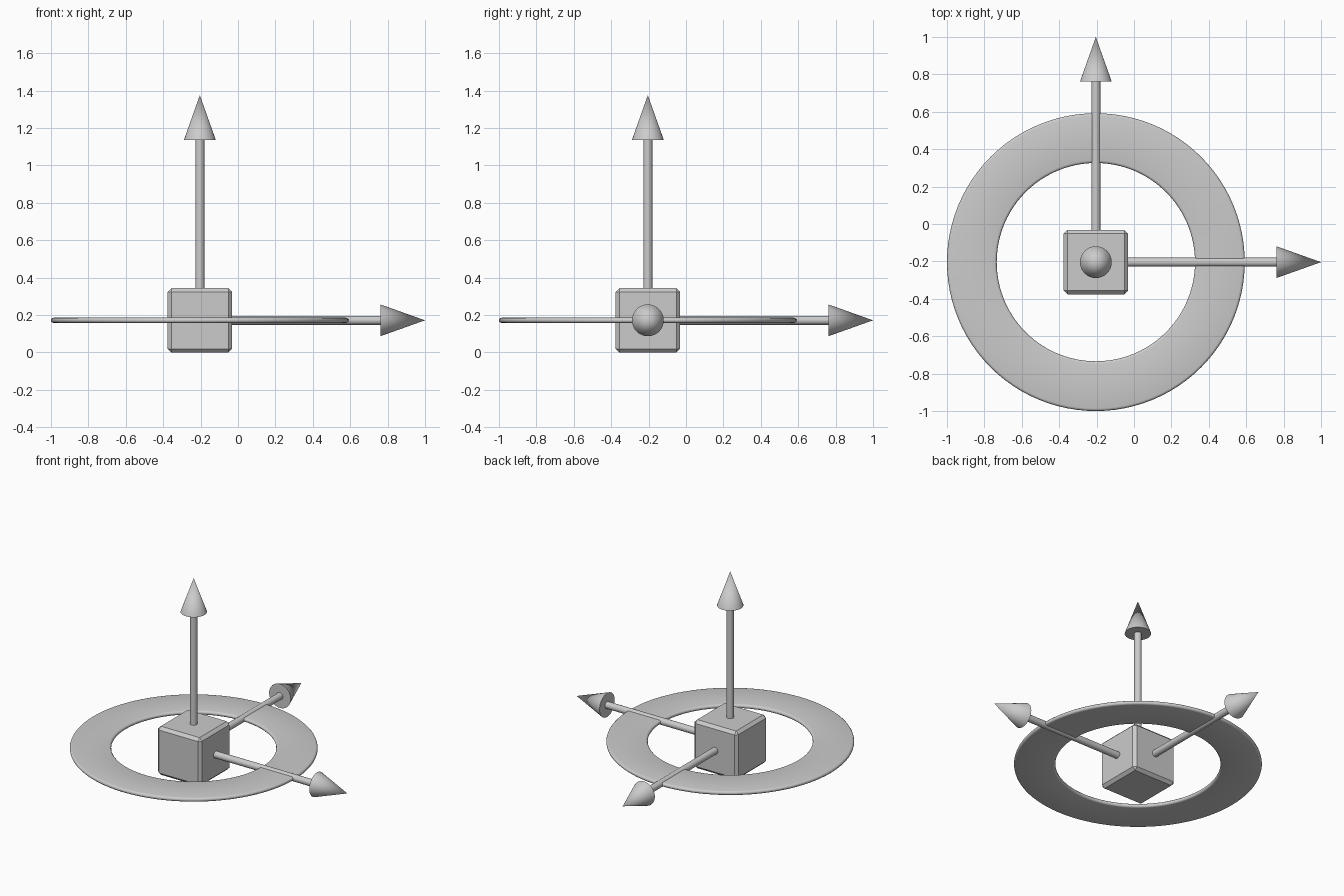
import bpy, bmesh, math
from mathutils import Matrix, Vector

if "Cube" in bpy.data.objects:
    bpy.data.objects.remove(bpy.data.objects["Cube"])

C = Vector((-0.204, -0.204, 0.172))  # gizmo centre


def make(name, bm, angle=35):
    bmesh.ops.recalc_face_normals(bm, faces=bm.faces[:])
    me = bpy.data.meshes.new(name)
    bm.to_mesh(me)
    bm.free()
    ob = bpy.data.objects.new(name, me)
    ob.location = C
    bpy.context.collection.objects.link(ob)
    bpy.ops.object.select_all(action='DESELECT')
    ob.select_set(True)
    bpy.context.view_layer.objects.active = ob
    bpy.ops.object.shade_smooth_by_angle(angle=math.radians(angle))
    return ob


def lathe(profile, steps, closed):
    """Spin an (r, z) profile around the z axis."""
    bm = bmesh.new()
    vs = [bm.verts.new((r, 0, z)) for r, z in profile]
    pairs = list(zip(vs, vs[1:])) + ([(vs[-1], vs[0])] if closed else [])
    es = [bm.edges.new(p) for p in pairs]
    bmesh.ops.spin(bm, geom=vs + es, cent=(0, 0, 0), axis=(0, 0, 1),
                   angle=math.tau, steps=steps, use_merge=True)
    bmesh.ops.remove_doubles(bm, verts=bm.verts[:], dist=1e-5)
    return bm


# Central cube with chamfered edges
bm = bmesh.new()
bmesh.ops.create_cube(bm, size=0.344)
bmesh.ops.bevel(bm, geom=bm.edges[:], offset=0.02, segments=1,
                affect='EDGES', profile=0.5)
make("centre_cube", bm)

# Flat ring with rounded rims
ring = []
h = 0.014
for r, sign in ((0.796, 1), (0.53, -1)):
    for i in range(7):
        a = -math.pi / 2 + math.pi * i / 6
        ring.append((r - sign * h + sign * h * math.cos(a),
                     sign * h * math.sin(a)))
make("flat_ring", lathe(ring, 96, True), 40)

# Three axis arrows: shaft and cone head
turns = {
    "x": Matrix.Rotation(math.pi / 2, 4, 'Y'),
    "y": Matrix.Rotation(-math.pi / 2, 4, 'X'),
    "z": Matrix.Identity(4),
}
for axis, rot in turns.items():
    shaft = lathe([(0, 0.13), (0.024, 0.13), (0.024, 0.98), (0, 0.98)], 32, False)
    head = lathe([(0, 0.965), (0.085, 0.965), (0, 1.204)], 32, False)
    for part, bm in (("shaft", shaft), ("head", head)):
        bmesh.ops.transform(bm, matrix=rot, verts=bm.verts[:])
        make(f"{axis}_arrow_{part}", bm)
